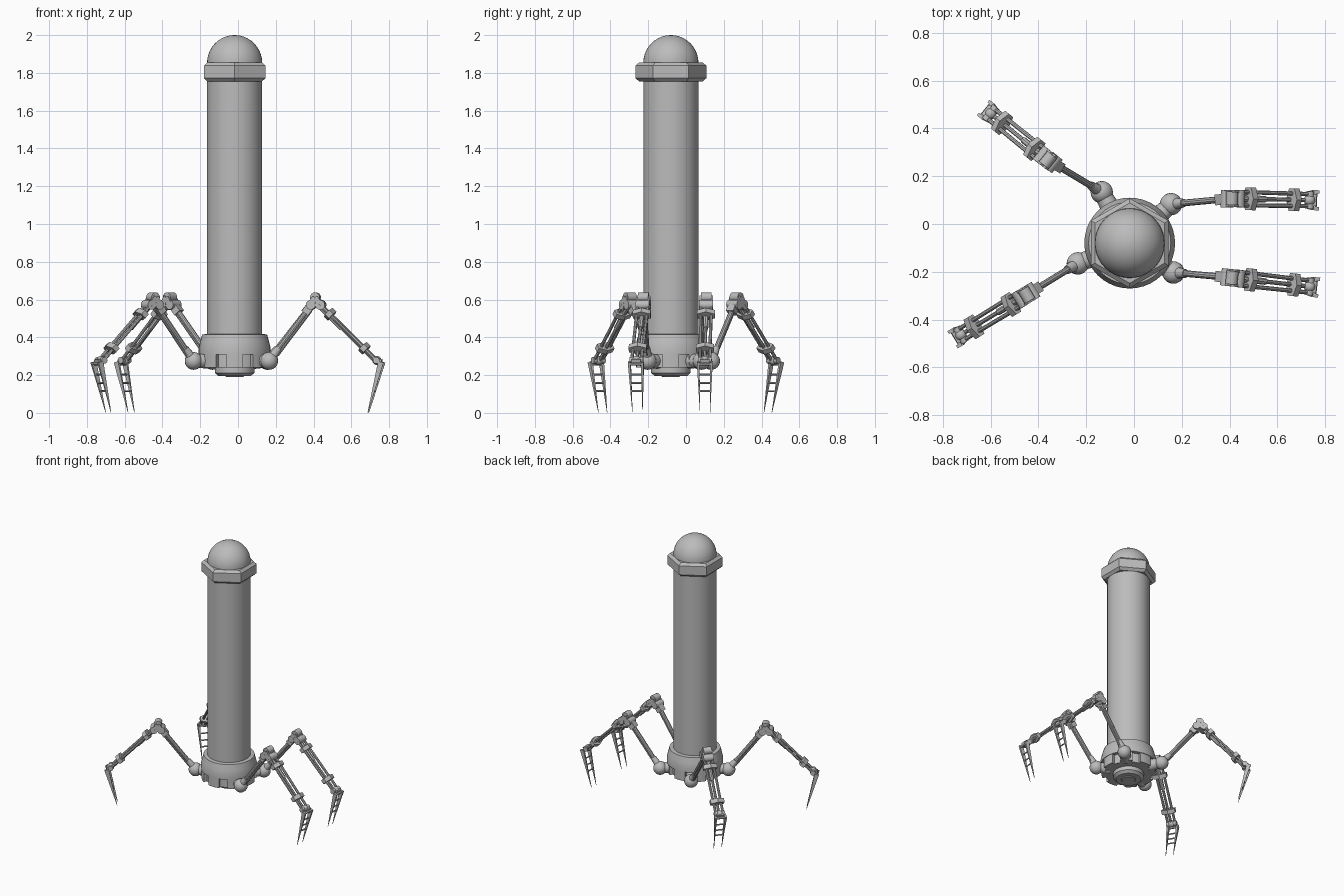
import bpy, bmesh, math
from mathutils import Vector, Matrix

if "Cube" in bpy.data.objects:
    bpy.data.objects.remove(bpy.data.objects["Cube"])

CX, CY = -0.018, -0.08          # axis of the tower
UP = Vector((0, 0, 1))

metal = bpy.data.materials.new("grey_metal")
metal.diffuse_color = (0.5, 0.5, 0.5, 1)
metal.use_nodes = True
metal.node_tree.nodes["Principled BSDF"].inputs["Base Color"].default_value = metal.diffuse_color


def finish(bm, name, angle=35):
    bmesh.ops.recalc_face_normals(bm, faces=bm.faces[:])
    me = bpy.data.meshes.new(name)
    bm.to_mesh(me)
    bm.free()
    me.materials.append(metal)
    for p in me.polygons:
        p.use_smooth = True
    me.set_sharp_from_angle(angle=math.radians(angle))
    ob = bpy.data.objects.new(name, me)
    bpy.context.scene.collection.objects.link(ob)
    return ob


def lathe(bm, profile, sides, phase=0.0):
    """Closed turned solid around the tower axis from (radius, z) points."""
    rings = []
    for r, z in profile:
        rings.append([bm.verts.new((CX + r * math.cos(phase + math.tau * i / sides),
                                    CY + r * math.sin(phase + math.tau * i / sides), z))
                      for i in range(sides)])
    for a, b in zip(rings, rings[1:]):
        for i in range(sides):
            j = (i + 1) % sides
            bm.faces.new((a[i], a[j], b[j], b[i]))
    bm.faces.new(rings[0])
    bm.faces.new(rings[-1])


def rod(bm, p, q, r1, r2=None, sides=10, lat=None, flat=(1, 1), phase=0.0):
    """Tapered prism from p to q; lat sets the first cross axis, flat scales the section."""
    d = (q - p).normalized()
    lat = lat or (d.orthogonal())
    x = (lat - d * lat.dot(d)).normalized()
    y = d.cross(x)
    rot = Matrix((x, y, d)).transposed().to_4x4()
    mat = (Matrix.Translation((p + q) / 2) @ rot
           @ Matrix.Diagonal((flat[0], flat[1], 1, 1)) @ Matrix.Rotation(phase, 4, 'Z'))
    bmesh.ops.create_cone(bm, cap_ends=True, segments=sides, radius1=r1,
                          radius2=r1 if r2 is None else r2,
                          depth=(q - p).length, matrix=mat)


def bar(bm, p, q, w, h, lat, taper=1.0):
    """Rectangular bar of width w along lat and thickness h."""
    k = math.sqrt(0.5)
    rod(bm, p, q, k, k * taper, 4, lat, (w, h), math.pi / 4)


def ball(bm, c, r):
    bmesh.ops.create_uvsphere(bm, u_segments=20, v_segments=12, radius=r,
                              matrix=Matrix.Translation(c))


# Tower tube
bm = bmesh.new()
lathe(bm, [(0.146, 0.38), (0.146, 1.80)], 40)
finish(bm, "tower_tube")

# Dome on top
bm = bmesh.new()
dome = [(0.146, 1.80)] + [(0.146 * math.cos(a), 1.853 + 0.147 * math.sin(a))
                          for a in [math.radians(88 * i / 10) for i in range(11)]]
lathe(bm, dome, 40)
finish(bm, "dome")

# Hexagonal chamfered collar under the dome
bm = bmesh.new()
lathe(bm, [(0.168, 1.755), (0.188, 1.772), (0.188, 1.838), (0.168, 1.855)], 6, math.pi / 2)
finish(bm, "hex_collar", 20)

# Base skirt
bm = bmesh.new()
lathe(bm, [(0.165, 0.31), (0.19, 0.31), (0.19, 0.345), (0.183, 0.375),
           (0.172, 0.415), (0.146, 0.418)], 40)
finish(bm, "base_skirt")

# Recessed core and stepped underside
bm = bmesh.new()
lathe(bm, [(0.06, 0.195), (0.085, 0.195), (0.105, 0.212), (0.105, 0.24),
           (0.163, 0.24), (0.163, 0.32)], 32)
finish(bm, "base_core")
bm = bmesh.new()
lathe(bm, [(0.045, 0.19), (0.055, 0.20)], 24)
finish(bm, "bottom_plug")

# Ring of eight blocks separated by notches
bm = bmesh.new()
for k in range(8):
    mid = math.tau * k / 8
    arc = [mid + math.radians(a) for a in (-13.5, -6.75, 0, 6.75, 13.5)]
    outline = [(0.186, a) for a in arc] + [(0.155, a) for a in reversed(arc)]
    face = bm.faces.new([bm.verts.new((CX + r * math.cos(a), CY + r * math.sin(a), 0.24))
                         for r, a in outline])
    ext = bmesh.ops.extrude_face_region(bm, geom=[face])
    bmesh.ops.translate(bm, vec=(0, 0, 0.072),
                        verts=[v for v in ext["geom"] if isinstance(v, bmesh.types.BMVert)])
finish(bm, "base_blocks")


def build_leg(tag, hip, knee, ankle):
    hip = Vector((*hip, 0.275))
    knee = Vector((*knee, 0.6))
    ankle = Vector((*ankle, 0.278))

    # Ball hip with its socket
    bm = bmesh.new()
    ball(bm, hip, 0.047)
    inward = (Vector((CX, CY, 0.275)) - hip).normalized()
    rod(bm, hip + inward * 0.02, hip + inward * 0.09, 0.036, 0.042, 16)
    finish(bm, tag + "_hip")

    # Upper leg: main strut, thin piston and end sleeves
    bm = bmesh.new()
    d = (knee - hip).normalized()
    lat = d.cross(UP).normalized()
    n = lat.cross(d)
    rod(bm, hip, knee - d * 0.03, 0.014)
    rod(bm, hip + d * 0.05 - n * 0.017, knee - d * 0.06 - n * 0.017, 0.008)
    rod(bm, hip + d * 0.035, hip + d * 0.085, 0.024, 0.018, 12)
    bar(bm, knee - d * 0.09, knee - d * 0.035, 0.045, 0.042, lat)
    finish(bm, tag + "_upper_leg")

    # Knee: three crosswise pivots joined by side plates
    bm = bmesh.new()
    s = (ankle - knee).normalized()
    side = s.cross(UP).normalized()
    m = side.cross(s)
    a, b, c = knee - d * 0.035, knee + UP * 0.012, knee + s * 0.04
    for p, r, w in ((a, 0.026, 0.036), (b, 0.026, 0.028), (c, 0.026, 0.036)):
        rod(bm, p - side * w, p + side * w, r, sides=12)
    for t in (-0.03, 0.03):
        bar(bm, a + side * t, b + side * t, 0.012, 0.03, side)
        bar(bm, b + side * t, c + side * t, 0.012, 0.03, side)
    finish(bm, tag + "_knee")

    # Shin: outer rods, central piston and two hexagonal brackets
    bm = bmesh.new()
    length = (ankle - knee).length
    for t in (-0.028, 0.028):
        rod(bm, knee + s * 0.03 + side * t, ankle + side * t * 0.9, 0.009, sides=8)
    rod(bm, knee + s * 0.03 - m * 0.01, ankle - m * 0.01, 0.009, sides=8)
    rod(bm, knee + s * 0.04 - m * 0.01, knee + s * length * 0.45 - m * 0.01, 0.014, sides=8)
    for f in (0.24, 0.80):
        p = knee + s * length * f
        rod(bm, p - s * 0.015, p + s * 0.015, 1, sides=6, lat=side, flat=(0.055, 0.032))
    finish(bm, tag + "_shin")

    # Ankle joint
    bm = bmesh.new()
    u = Vector((s.x, s.y, 0)).normalized()
    ball(bm, ankle, 0.024)
    rod(bm, ankle - side * 0.036, ankle + side * 0.036, 0.018, sides=12)
    top = ankle + u * 0.026 - UP * 0.008
    bar(bm, ankle, top, 0.05, 0.025, side)
    finish(bm, tag + "_ankle")

    # Two-pronged foot with rungs
    bm = bmesh.new()
    tip = Vector((ankle.x, ankle.y, 0.003)) - u * 0.045
    for t in (-1, 1):
        bar(bm, top + side * t * 0.035, tip + side * t * 0.027, 0.014, 0.03, side, 0.08)
    for f in (0.04, 0.25, 0.42, 0.58):
        p = top.lerp(tip, f)
        w = 0.035 - 0.008 * f
        rod(bm, p - side * w, p + side * w, 0.009 if f < 0.1 else 0.005, sides=6)
    finish(bm, tag + "_foot")


build_leg("back_right", (0.155, 0.083), (0.41, 0.107), (0.735, 0.10))
build_leg("front_right", (0.165, -0.203), (0.41, -0.225), (0.735, -0.262))
build_leg("back_left", (-0.135, 0.133), (-0.36, 0.268), (-0.60, 0.462))
build_leg("front_left", (-0.235, -0.165), (-0.45, -0.297), (-0.725, -0.464))
